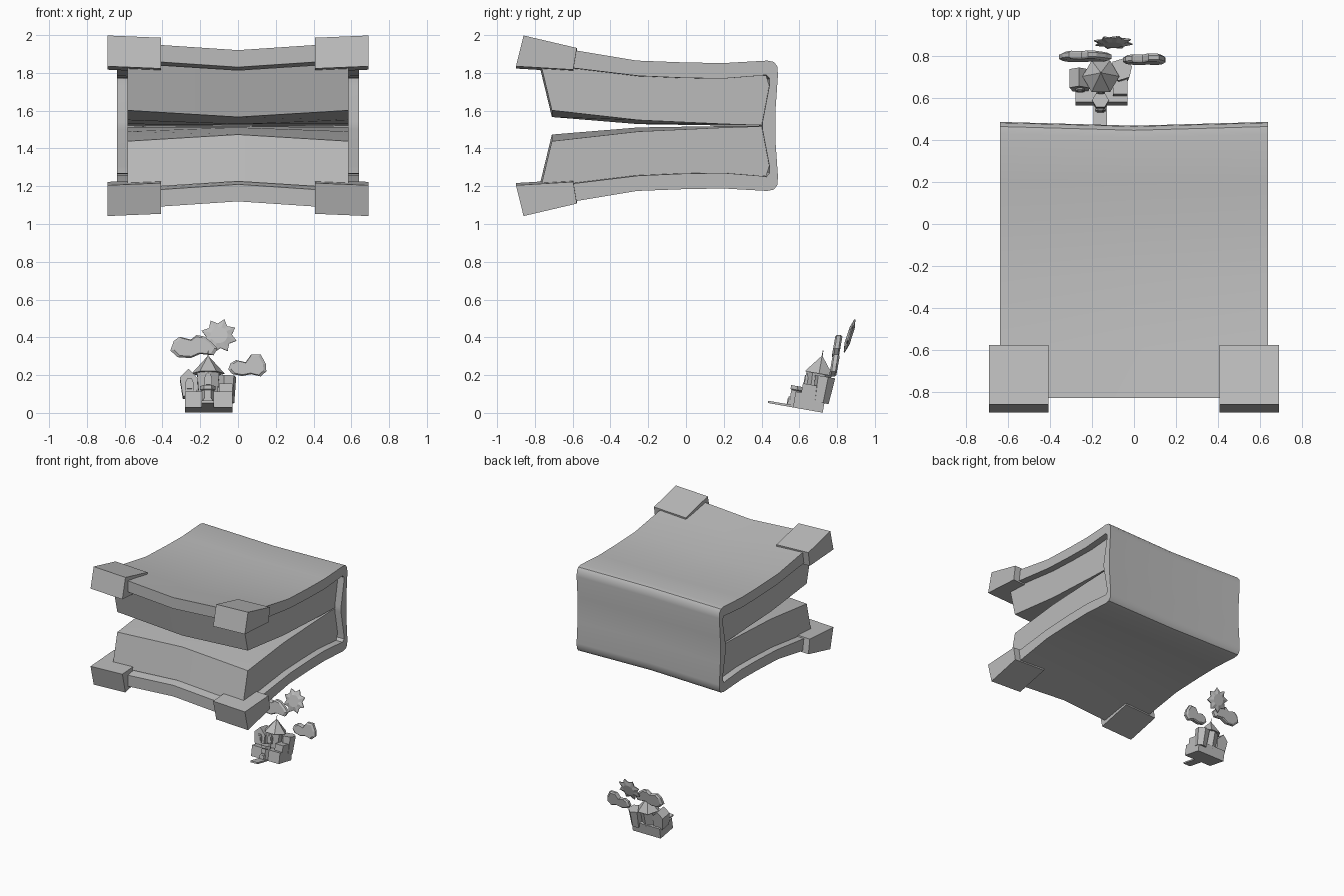
import bpy, math
from mathutils import Vector, Matrix

if "Cube" in bpy.data.objects:
    bpy.data.objects.remove(bpy.data.objects["Cube"])

grey = bpy.data.materials.new("plain grey")
grey.diffuse_color = (0.5, 0.5, 0.5, 1)
grey.use_nodes = True
grey.node_tree.nodes["Principled BSDF"].inputs["Base Color"].default_value = grey.diffuse_color
MID = 1.52  # height of the plane between the two halves of the book


def make(name, verts, faces, smooth=None):
    me = bpy.data.meshes.new(name)
    me.from_pydata([tuple(v) for v in verts], [], faces)
    me.materials.append(grey)
    ob = bpy.data.objects.new(name, me)
    bpy.context.collection.objects.link(ob)
    bpy.ops.object.select_all(action='DESELECT')
    bpy.context.view_layer.objects.active = ob
    ob.select_set(True)
    bpy.ops.object.mode_set(mode='EDIT')
    bpy.ops.mesh.select_all(action='SELECT')
    bpy.ops.mesh.normals_make_consistent(inside=False)
    bpy.ops.object.mode_set(mode='OBJECT')
    if smooth:
        bpy.ops.object.shade_smooth_by_angle(angle=math.radians(smooth))
    return ob


def loft(name, loops, smooth=None):
    """Skin a row of equal-length closed loops and cap both ends."""
    n = len(loops[0])
    verts = [v for lp in loops for v in lp]
    faces = [(k * n + i, k * n + (i + 1) % n, (k + 1) * n + (i + 1) % n, (k + 1) * n + i)
             for k in range(len(loops) - 1) for i in range(n)]
    faces += [tuple(range(n)), tuple(range((len(loops) - 1) * n, len(loops) * n))]
    return make(name, verts, faces, smooth)


# ---------- book: profiles are (y, height from the middle plane) ----------
def sag(y, h, x):
    """Pinch the book towards its middle plane and centre line."""
    f = 1 - abs(x) / 0.64
    d = f * 0.04 * max(0.1, (0.45 - y) / 1.2)
    s = 1 if h > 0 else -1
    back = 0.018 * f if y > 0.35 else 0
    return Vector((x, y - back, MID + s * max(abs(h) - d, 0.0015 if h else 0)))


def book_part(name, profile, half, smooth):
    return loft(name, [[sag(y, h, x) for y, h in profile] for x in (-half, 0, half)], smooth)


outer = [(-0.83, 0.443), (-0.59, 0.4), (-0.26, 0.345), (0.0, 0.335), (0.2, 0.332),
         (0.43, 0.345), (0.465, 0.338), (0.483, 0.315), (0.487, 0.27), (0.475, 0.1)]
inner = [(0.405, 0.02), (0.442, 0.215), (0.443, 0.25), (0.425, 0.27), (0.39, 0.265),
         (0.2, 0.25), (0.0, 0.253), (-0.25, 0.264), (-0.59, 0.305), (-0.83, 0.353)]
flip = lambda pts: [(y, -h) for y, h in reversed(pts)]
book_part("book_cover", outer + flip(outer) + flip(inner) + inner, 0.64, 35)

pages = [(-0.77, 0.335), (-0.71, 0.085), (-0.25, 0.032), (0.2, 0.01), (0.405, 0.003),
         (0.442, 0.215), (0.425, 0.268), (0.2, 0.252), (0.0, 0.255), (-0.25, 0.266), (-0.59, 0.307)]
book_part("upper_pages", pages, 0.585, 30)
book_part("lower_pages", flip(pages), 0.585, 30)

# corner guards
guard = [(-0.86, 0.478), (-0.578, 0.412), (-0.597, 0.297), (-0.9, 0.315)]
for sx, side in ((-1, "left"), (1, "right")):
    for sz, level in ((1, "upper"), (-1, "lower")):
        loft(f"{level}_{side}_corner_guard",
             [[Vector((sx * x, y, MID + sz * (h - drop))) for y, h in guard]
              for x, drop in ((0.407, 0.012), (0.692, 0.0))])

# ---------- small castle, leaning back ----------
lean = Matrix.Translation((-0.155, 0.64, 0.016)) @ Matrix.Rotation(math.radians(-10), 4, 'X')


def place(x, y, z):
    return lean @ Vector((x + 0.155, y, z))


def box(name, x0, x1, y0, y1, z0, z1):
    return loft(name, [[place(x0, y0, z), place(x1, y0, z), place(x1, y1, z), place(x0, y1, z)]
                       for z in (z0, z1)])


def turret(name, x, y, rings, sides=6, turn=0.0):
    """Tower or roof from (radius, height) rings."""
    return loft(name, [[place(x + r * math.cos(turn + i * math.tau / sides),
                              y + r * math.sin(turn + i * math.tau / sides), z)
                        for i in range(sides)] for r, z in rings])


def arch(name, x, y, z, w, h, depth):
    """Upright plate with a pointed top."""
    pts = [(-w, 0), (w, 0), (w, h * 0.65), (w * 0.5, h), (-w * 0.5, h), (-w, h * 0.65)]
    return loft(name, [[place(x + a, y + d, z + b) for a, b in pts] for d in (0, depth)])


box("castle_base", -0.28, -0.03, -0.075, 0.085, 0.0, 0.085)
box("drawbridge", -0.192, -0.128, -0.21, -0.07, 0.0, 0.012)
turret("gate_tower", -0.16, -0.07, [(0.034, 0.0), (0.034, 0.09), (0.04, 0.095), (0.04, 0.115)], 6)
arch("gate_frame", -0.16, -0.107, 0.0, 0.024, 0.055, 0.01)
arch("gate_door", -0.16, -0.111, 0.0, 0.016, 0.042, 0.006)

# gabled house on the left
gable = [(-0.292, 0.07), (-0.218, 0.07), (-0.212, 0.165), (-0.262, 0.217), (-0.308, 0.172)]
loft("left_house", [[place(x, y, z) for x, z in gable] for y in (-0.02, 0.07)])
arch("left_window_frame", -0.257, -0.028, 0.1, 0.022, 0.065, 0.01)
arch("left_window", -0.257, -0.032, 0.108, 0.013, 0.047, 0.006)

# main tower with pointed roof
turret("main_tower", -0.158, 0.03, [(0.056, 0.06), (0.068, 0.205)], 6, math.pi / 6)
turret("main_roof", -0.158, 0.03, [(0.088, 0.2), (0.004, 0.293)], 6)
turret("roof_spire", -0.158, 0.03, [(0.003, 0.285), (0.002, 0.325)], 4)
arch("tower_window_frame", -0.158, -0.038, 0.12, 0.02, 0.07, 0.015)
arch("tower_window", -0.158, -0.042, 0.128, 0.012, 0.052, 0.006)

# right buildings
turret("right_tower", -0.062, 0.065, [(0.044, 0.05), (0.055, 0.19)], 6, 0.3)
box("right_house", -0.1, -0.03, -0.045, 0.04, 0.07, 0.135)


# ---------- clouds and sun ----------
def cloud(name, outline, yc):
    cx = sum(p[0] for p in outline) / len(outline)
    cz = sum(p[1] for p in outline) / len(outline)
    loft(name, [[Vector((cx + (x - cx) * s, yc + d + 0.15 * (z - cz), cz + (z - cz) * s))
                 for x, z in outline]
                for d, s in ((-0.019, 0.85), (-0.01, 1), (0.01, 1), (0.019, 0.85))])


cloud("left_cloud", [(-0.358, 0.33), (-0.34, 0.38), (-0.31, 0.403), (-0.25, 0.388), (-0.22, 0.412),
                     (-0.18, 0.405), (-0.135, 0.37), (-0.108, 0.34), (-0.13, 0.305), (-0.2, 0.312),
                     (-0.25, 0.29), (-0.32, 0.295)], 0.8)
cloud("right_cloud", [(-0.052, 0.23), (-0.04, 0.262), (-0.01, 0.28), (0.04, 0.268), (0.07, 0.31),
                      (0.12, 0.31), (0.147, 0.26), (0.15, 0.22), (0.12, 0.193), (0.07, 0.205),
                      (0.02, 0.195), (-0.03, 0.205)], 0.785)

tilt = Matrix.Translation((-0.1, 0.866, 0.408)) @ Matrix.Rotation(math.radians(-18), 4, 'X')
loft("sun", [[tilt @ Vector(((r if i % 2 else q) * math.cos(i * math.tau / 16 + 0.1), d,
                             (r if i % 2 else q) * math.sin(i * math.tau / 16 + 0.1)))
              for i in range(16)]
             for r, q, d in ((0.045, 0.045, -0.014), (0.096, 0.068, -0.003),
                             (0.096, 0.068, 0.003), (0.045, 0.045, 0.014))])
